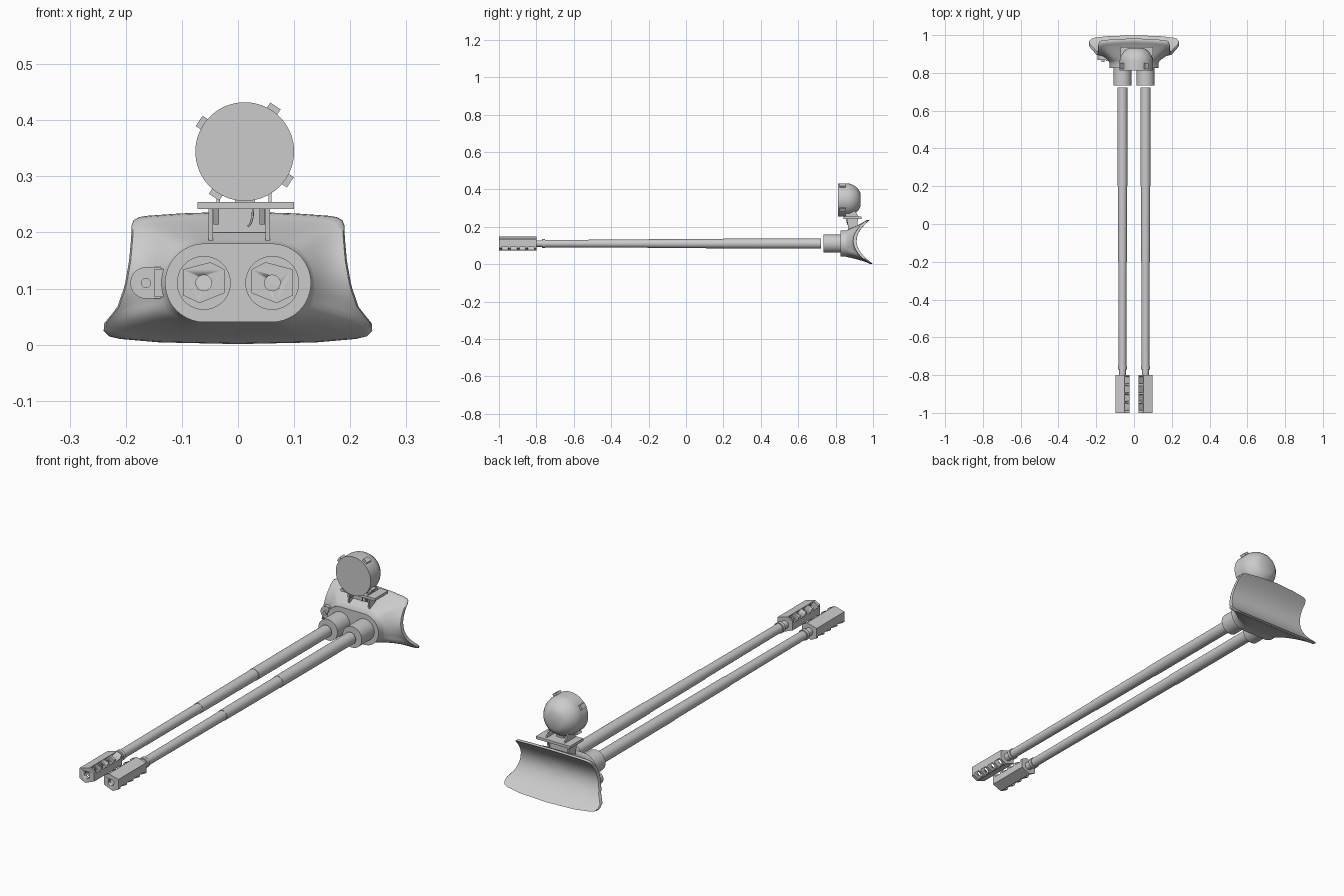
import bpy, bmesh, math
from mathutils import Vector, Matrix

if "Cube" in bpy.data.objects:
    bpy.data.objects.remove(bpy.data.objects["Cube"])

grey = bpy.data.materials.new("light_grey")
grey.diffuse_color = (0.6, 0.6, 0.6, 1)
grey.use_nodes = True
grey.node_tree.nodes["Principled BSDF"].inputs["Base Color"].default_value = grey.diffuse_color


def finish(bm, name, angle=35):
    bmesh.ops.recalc_face_normals(bm, faces=bm.faces)
    me = bpy.data.meshes.new(name)
    bm.to_mesh(me)
    bm.free()
    me.materials.append(grey)
    me.shade_smooth()
    me.set_sharp_from_angle(angle=math.radians(angle))
    ob = bpy.data.objects.new(name, me)
    bpy.context.scene.collection.objects.link(ob)
    return ob


def loft(bm, rings):
    """Skin closed rings of points and cap both ends."""
    vs = [[bm.verts.new(p) for p in r] for r in rings]
    n = len(vs[0])
    for a, b in zip(vs, vs[1:]):
        for i in range(n):
            j = (i + 1) % n
            bm.faces.new((a[i], a[j], b[j], b[i]))
    bm.faces.new(vs[0])
    bm.faces.new(vs[-1][::-1])


def lathe(name, prof, x, z, n=40):
    """Turn (y, radius) pairs about an axis along y."""
    bm = bmesh.new()
    ang = [2 * math.pi * i / n for i in range(n)]
    loft(bm, [[(x + r * math.cos(a), y, z + r * math.sin(a)) for a in ang] for y, r in prof])
    return finish(bm, name)


def prism(name, pts, lo, hi, axis='y'):
    """Extrude an (x, z) outline along y, or a (y, z) outline along x."""
    bm = bmesh.new()
    put = (lambda p, d: (p[0], d, p[1])) if axis == 'y' else (lambda p, d: (d, p[0], p[1]))
    loft(bm, [[put(p, d) for p in pts] for d in (lo, hi)])
    return finish(bm, name)


def box_into(bm, centre, size, turn=0.0):
    m = (Matrix.Translation(centre) @ Matrix.Rotation(turn, 4, 'Y')
         @ Matrix.Diagonal((*size, 1)))
    bmesh.ops.create_cube(bm, size=1, matrix=m)


def box(name, x, y, z):
    bm = bmesh.new()
    box_into(bm, [(a + b) / 2 for a, b in (x, y, z)], [b - a for a, b in (x, y, z)])
    return finish(bm, name)


def cut(ob, cutter):
    m = ob.modifiers.new("cut", 'BOOLEAN')
    m.object, m.operation, m.solver = cutter, 'DIFFERENCE', 'EXACT'
    cutter.hide_render = True
    cutter.hide_viewport = True


# mantlet: racetrack-shaped boss flaring into a curved shield
N = 128
CZ = 0.11
half = [(0, .237), (.1, .234), (.17, .229), (.184, .225), (.19, .216), (.19, .195), (.194, .15),
        (.202, .105), (.216, .064), (.238, .04), (.241, .028), (.236, .017), (.22, .011),
        (.14, .004), (0, .001)]
outline = half + [(-x, z) for x, z in half[-2:0:-1]]


def ray_hit(a):
    dx, dz = math.sin(a), math.cos(a)
    for (x0, z0), (x1, z1) in zip(outline, outline[1:] + outline[:1]):
        z0, z1 = z0 - CZ, z1 - CZ
        ex, ez = x1 - x0, z1 - z0
        den = dx * ez - dz * ex
        if abs(den) < 1e-12:
            continue
        t = (x0 * ez - z0 * ex) / den
        s = (x0 * dz - z0 * dx) / den
        if t > 0 and -1e-6 <= s <= 1 + 1e-6:
            return Vector((t * dx, t * dz))


def boss(a, r=.07, w=.06):
    dx, dz = math.sin(a), math.cos(a)
    if abs(dz) > 1e-6 and abs(dx / dz) * r <= w:
        t = r / abs(dz)
    else:
        c = abs(dx) * w
        t = c + math.sqrt(c * c - w * w + r * r)
    return Vector((t * dx, t * dz))


def dish(z):
    return .912 + 5.8 * (z - .125) ** 2


angles = [2 * math.pi * (i + .01) / N for i in range(N)]
inner = [boss(a) for a in angles]
outer = [ray_hit(a) for a in angles]


def ring(points, depth):
    return [(p.x, depth(p.y + CZ), p.y + CZ) for p in points]


rings = [ring(inner, lambda z: .825)]
for k in range(11):
    t = k / 10
    e = 1 - (1 - t) ** 2
    pts = [a.lerp(b * .985, t) for a, b in zip(inner, outer)]
    rings.append(ring(pts, lambda z: .855 + (dish(z) - .018 - .855) * e))
rings.append(ring(outer, lambda z: dish(z) - .009))
for s in (.985, .93, .82, .7, .55, .4, .25, .1):
    rings.append(ring([p * s for p in outer], dish))
bm = bmesh.new()
loft(bm, rings)
finish(bm, "mantlet", 50)

# twin guns
hexagon = [(-.037, .024), (-.012, .037), (.037, .024), (.037, -.022), (.008, -.036), (-.037, -.018)]
for side, sx in (("left", -1), ("right", 1)):
    cx = sx * .061
    lathe(side + "_collar", [(.734, .036), (.734, .048), (.85, .048)], cx, CZ)
    lathe(side + "_barrel", [(-.8, .018), (-.77, .018), (-.77, .024), (-.755, .024), (-.755, .02),
                             (-.73, .02), (-.2, .022), (-.2, .0235), (.2, .025), (.2, .0265),
                             (.722, .027)], cx, CZ)
    # slotted muzzle brake, open to the upper inside and lower outside
    brake = prism(side + "_muzzle_brake", [(cx + sx * x, CZ + z) for x, z in hexagon], -1, -.8)
    bm = bmesh.new()
    for k in range(4):
        box_into(bm, (cx, -.968 + k * .047, CZ), (.032, .034, .16), -sx * math.pi / 4)
    cut(brake, finish(bm, side + "_slot_cutter"))
    cut(brake, lathe(side + "_bore_cutter", [(-1.02, .014), (-.83, .014)], cx, CZ, 24))

# side lug with its bolt
arc = [(-.164 + .028 * math.cos(a), CZ + .028 * math.sin(a))
       for a in [math.pi * (.5 + i / 16) for i in range(17)]]
prism("side_lug", arc + [(-.135, CZ - .028), (-.135, CZ + .028)], .868, .9)
box("lug_block", (-.149, -.11), (.862, .91), (CZ - .025, CZ + .025))
lathe("lug_bolt", [(.858, .005), (.858, .009), (.88, .009)], -.164, CZ, 12)
lathe("lug_socket", [(.8565, .005), (.86, .005)], -.164, CZ, 6)

# searchlight with rounded housing
LX, LZ = .012, .344
lathe("searchlight", [(.812, .088), (.865, .088), (.88, .0855), (.895, .079), (.91, .069),
                      (.922, .056), (.932, .038)], LX, LZ, 64)
bm = bmesh.new()
for deg in (146, 56, -34, -124):
    a = math.radians(deg)
    d = Vector((math.cos(a), 0, math.sin(a)))
    box_into(bm, Vector((LX, .837, LZ)) + d * .085, (.026, .032, .022), -a)
finish(bm, "searchlight_clips")

# searchlight platform and brackets
box("platform", (-.072, .1), (.842, .938), (.242, .254))
for side, x, px in (("left", -.049, -.035), ("right", .053, .057)):
    prism(side + "_lower_bracket", [(.862, .243), (.92, .243), (.912, .18), (.868, .18)],
          x - .004, x + .004, 'x')
    hx = x + (.01 if side == "left" else -.01)
    prism(side + "_hook", [(.852, .243), (.89, .243), (.88, .214), (.865, .214)],
          hx - .005, hx + .005, 'x')
    prism(side + "_upper_bracket", [(.85, .253), (.925, .253), (.9, .29), (.86, .29)],
          px - .003, px + .003, 'x')
box("light_foot", (-.005, .03), (.85, .89), (.25, .27))
box("bracket_stem", (-.045, .049), (.89, .91), (.2, .243))

# short cable hanging from the platform
cu = bpy.data.curves.new("cable", 'CURVE')
cu.dimensions = '3D'
cu.bevel_depth = .002
cu.bevel_resolution = 2
cu.use_fill_caps = True
sp = cu.splines.new('POLY')
pts = [(.027, .86, .245), (.026, .86, .228), (.023, .862, .217), (.018, .866, .211)]
sp.points.add(len(pts) - 1)
for p, co in zip(sp.points, pts):
    p.co = (*co, 1)
cu.materials.append(grey)
bpy.context.scene.collection.objects.link(bpy.data.objects.new("cable", cu))
